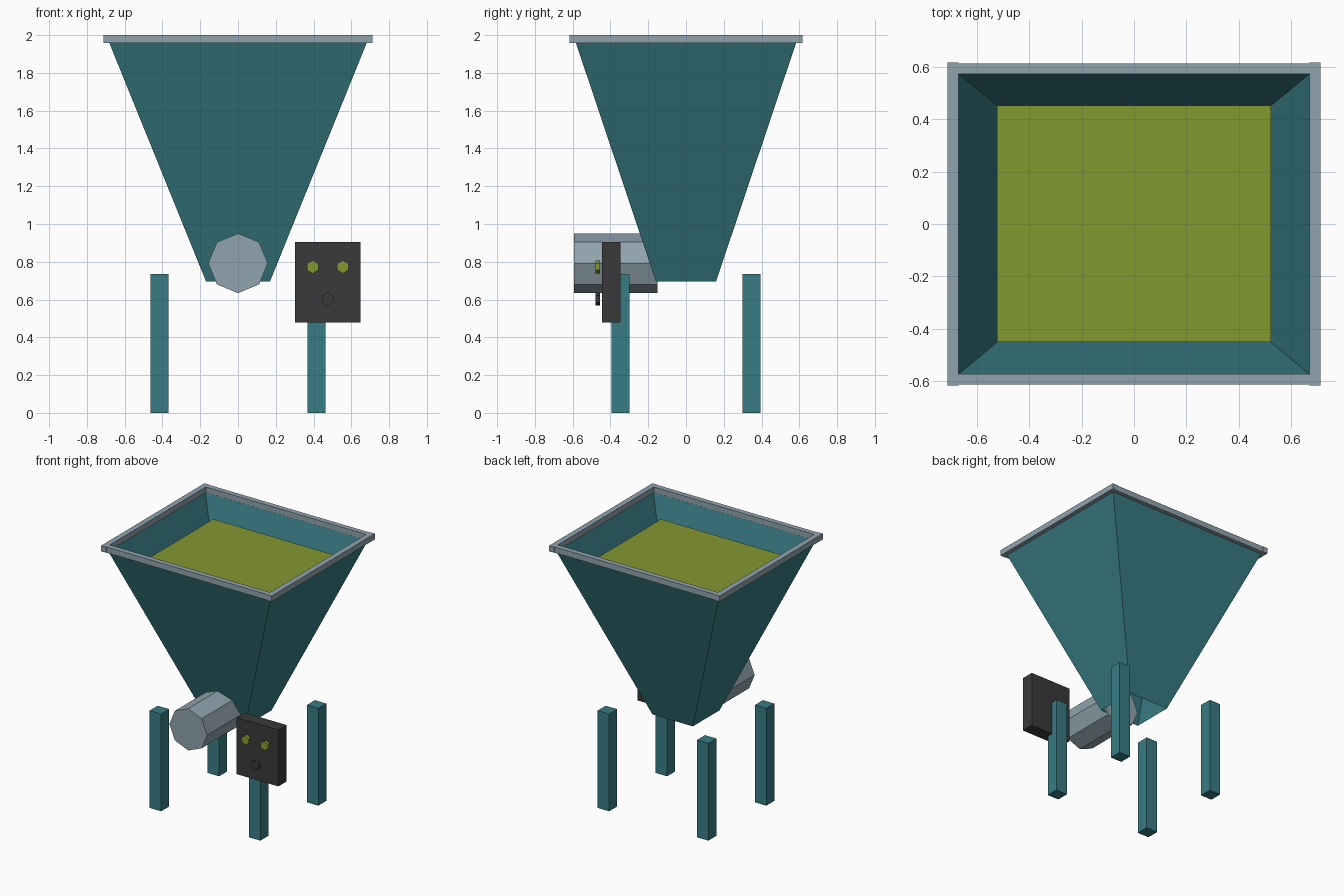
import bpy, bmesh, math
from mathutils import Matrix

if "Cube" in bpy.data.objects:
    bpy.data.objects.remove(bpy.data.objects["Cube"])


def mat(name, rgb):
    m = bpy.data.materials.new(name)
    lin = [((c / 255 + 0.055) / 1.055) ** 2.4 for c in rgb]
    m.diffuse_color = (*lin, 1)
    m.use_nodes = True
    m.node_tree.nodes["Principled BSDF"].inputs["Base Color"].default_value = m.diffuse_color
    return m


TEAL = mat("teal paint", (56, 124, 132))
GREY = mat("blue grey steel", (144, 164, 174))
GREEN = mat("olive green", (132, 152, 48))
DARK = mat("dark grey", (58, 58, 58))


def make(name, bm, material):
    me = bpy.data.meshes.new(name)
    bm.to_mesh(me)
    bm.free()
    me.materials.append(material)
    ob = bpy.data.objects.new(name, me)
    bpy.context.collection.objects.link(ob)
    return ob


def box(name, x, y, z, material):
    """Box from (min, max) ranges."""
    bm = bmesh.new()
    bmesh.ops.create_cube(bm, size=1)
    for v in bm.verts:
        for i, r in enumerate((x, y, z)):
            v.co[i] = r[0] if v.co[i] < 0 else r[1]
    return make(name, bm, material)


def prism(name, x, z, r, y, sides, material):
    """Prism along y with a corner pointing up."""
    bm = bmesh.new()
    bmesh.ops.create_cone(bm, cap_ends=True, segments=sides, radius1=r, radius2=r,
                          depth=y[1] - y[0])
    bm.transform(Matrix.Translation((x, (y[0] + y[1]) / 2, z)) @ Matrix.Rotation(math.pi / 2, 4, 'X'))
    return make(name, bm, material)


# Hopper: thin sheet funnel, open at both ends
Z0, Z1 = 0.695, 1.98
BOT, TOP = (0.169, 0.159), (0.69, 0.59)


def ring(bm, size, z):
    return [bm.verts.new((sx * size[0], sy * size[1], z))
            for sx, sy in ((-1, -1), (1, -1), (1, 1), (-1, 1))]


bm = bmesh.new()
low, high = ring(bm, BOT, Z0), ring(bm, TOP, Z1)
for i in range(4):
    j = (i + 1) % 4
    bm.faces.new((low[i], low[j], high[j], high[i]))
make("hopper", bm, TEAL)

# Slab of contents near the top
box("contents", (-0.524, 0.524), (-0.451, 0.453), (1.74, 1.842), GREEN)

# Rim bars and legs
for s, side in ((-1, "left"), (1, "right")):
    box(f"rim_{side}", sorted((s * 0.67, s * 0.712)), (-0.617, 0.617), (1.957, 2.0), GREY)
    for t, end in ((-1, "front"), (1, "back")):
        cx, cy = s * 0.415, t * 0.346
        box(f"leg_{end}_{side}", (cx - 0.048, cx + 0.048), (cy - 0.048, cy + 0.048),
            (0, 0.735), TEAL)
for t, end in ((-1, "front"), (1, "back")):
    box(f"rim_{end}", (-0.67, 0.67), sorted((t * 0.573, t * 0.613)), (1.957, 2.0), GREY)

# Motor
prism("motor", 0, 0.792, 0.158, (-0.594, -0.15), 8, GREY)

# Control box and buttons
box("control_box", (0.301, 0.649), (-0.445, -0.348), (0.479, 0.906), DARK)
for name, x, z, m in (("button_left", 0.395, 0.773, GREEN), ("button_right", 0.555, 0.773, GREEN),
                      ("button_stop", 0.475, 0.603, DARK)):
    prism(name, x, z, 0.035, (-0.48, -0.456), 6, m)
